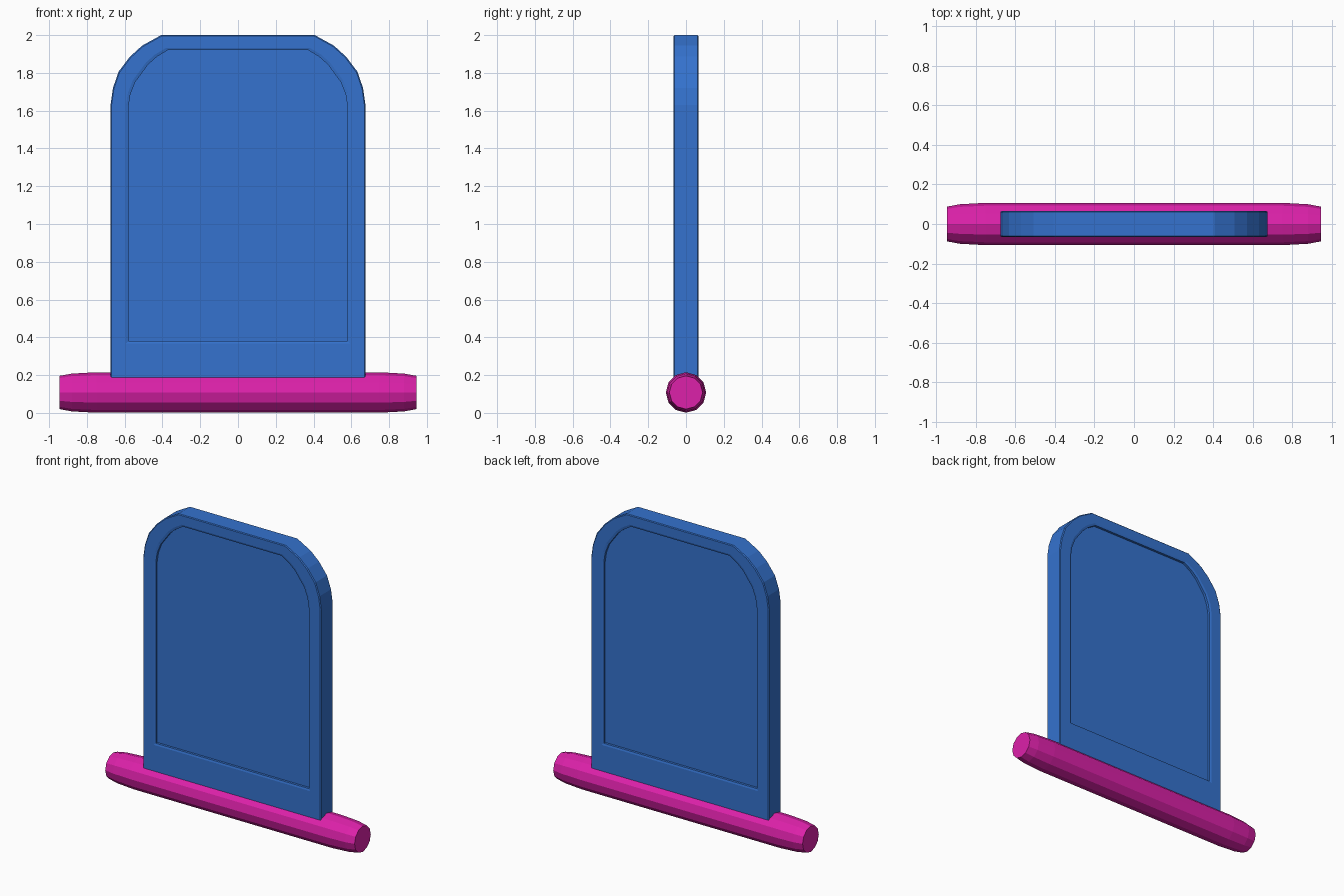
import bpy, bmesh, math

if "Cube" in bpy.data.objects:
    bpy.data.objects.remove(bpy.data.objects["Cube"])


def material(name, rgb):
    mat = bpy.data.materials.new(name)
    mat.diffuse_color = (*rgb, 1)
    mat.use_nodes = True
    mat.node_tree.nodes["Principled BSDF"].inputs["Base Color"].default_value = mat.diffuse_color
    return mat


def loft(name, rings, mat):
    """Skin a list of closed rings and cap both ends."""
    bm = bmesh.new()
    loops = [[bm.verts.new(p) for p in ring] for ring in rings]
    for a, b in zip(loops, loops[1:]):
        for i in range(len(a)):
            j = (i + 1) % len(a)
            bm.faces.new((a[i], a[j], b[j], b[i]))
    bm.faces.new(loops[0])
    bm.faces.new(loops[-1])
    bmesh.ops.recalc_face_normals(bm, faces=bm.faces)
    mesh = bpy.data.meshes.new(name)
    bm.to_mesh(mesh)
    bm.free()
    mesh.materials.append(mat)
    obj = bpy.data.objects.new(name, mesh)
    bpy.context.collection.objects.link(obj)
    return obj


def arch(half, y, grow=0.0):
    """Mirror a half outline into a closed ring, optionally grown about the panel centre."""
    sx, sz, mid = 1 + grow / 0.62, 1 + grow / 0.85, 1.15
    pts = [(x * sx, y, mid + (z - mid) * sz) for x, z in half]
    return pts + [(-x, y, z) for x, y, z in reversed(pts)]


# Panel: rounded slab with a shallow recess on both faces
outer = [(0.675, 0.12), (0.675, 1.63), (0.662, 1.72), (0.632, 1.807),
         (0.572, 1.886), (0.508, 1.944), (0.407, 2.0)]
inner = [(0.58, 0.38), (0.58, 1.62), (0.57, 1.685), (0.545, 1.75),
         (0.476, 1.844), (0.43, 1.885), (0.372, 1.92)]
T, EDGE, DEPTH = 0.066, 0.005, 0.02
front = [arch(inner, -T + DEPTH), arch(inner, -T + 0.004),
         arch(inner, -T, 0.014), arch(outer, -T, -EDGE), arch(outer, -T + EDGE)]
back = [[(x, -y, z) for x, y, z in ring] for ring in reversed(front)]
loft("panel", front + back, material("blue", (0.035, 0.17, 0.62)))

# Base bar: twelve-sided rod with tapered ends
stations = [(0.945, 0.088), (0.88, 0.100), (0.75, 0.107)]
stations = [(-x, r) for x, r in stations] + stations[::-1]
rings = [[(x, r * math.cos(math.tau * i / 12), 0.108 + r * math.sin(math.tau * i / 12))
          for i in range(12)] for x, r in stations]
loft("base_bar", rings, material("magenta", (0.72, 0.015, 0.4)))
